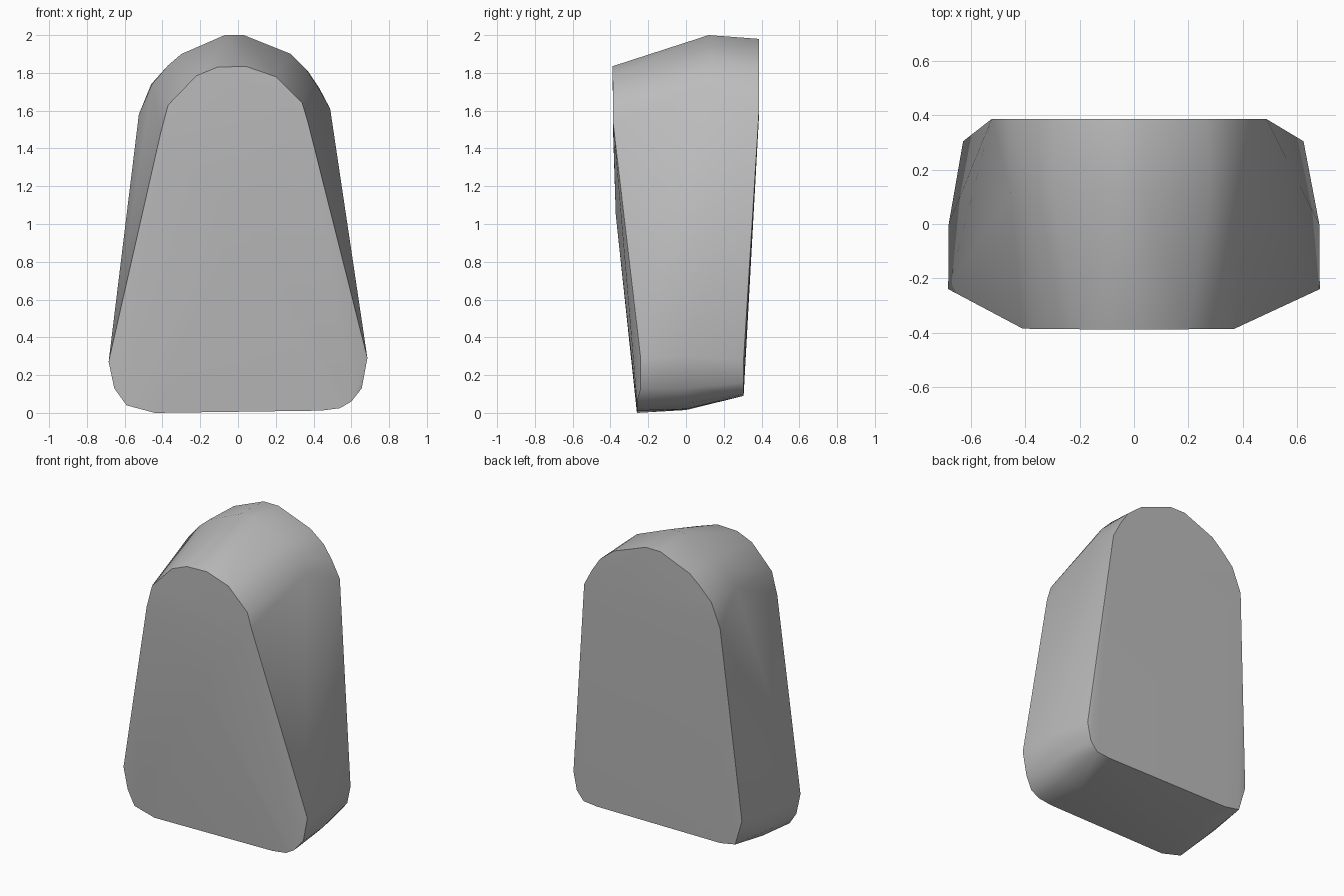
import bpy
import bmesh
import math

# Remove only the default cube
default_cube = bpy.data.objects.get("Cube")
if default_cube:
    bpy.data.objects.remove(default_cube, do_unlink=True)


def make_material(name, colour):
    material = bpy.data.materials.new(name)
    material.use_nodes = True
    material.diffuse_color = colour
    shader = material.node_tree.nodes["Principled BSDF"]
    shader.inputs["Base Color"].default_value = colour
    shader.inputs["Roughness"].default_value = 0.8
    return material


# Outlines as (x, z), running from the bottom right, over the top, to the bottom left
front_outline = [
    (.44, .012), (.54, .025), (.6, .06), (.655, .13), (.685, .29),
    (.37, 1.54), (.34, 1.64), (.2, 1.78), (.04, 1.835),
    (-.11, 1.83), (-.22, 1.785), (-.37, 1.63), (-.41, 1.48),
    (-.685, .27), (-.655, .13), (-.59, .04), (-.44, 0),
]
middle_outline = [
    (.42, .02), (.56, .05), (.64, .13), (.683, .3),
    (.42, 1.73), (.36, 1.82), (.28, 1.9), (.03, 2),
    (-.07, 2), (-.3, 1.9), (-.37, 1.84), (-.455, 1.74),
    (-.683, .27), (-.64, .12), (-.57, .05), (-.43, .015),
]
back_outline = [
    (.45, .09), (.55, .1), (.6, .16), (.625, .28),
    (.488, 1.61), (.43, 1.72), (.37, 1.81), (.27, 1.89), (.03, 1.98),
    (-.08, 1.98), (-.3, 1.89), (-.37, 1.83), (-.46, 1.74), (-.525, 1.58),
    (-.63, .28), (-.58, .11), (-.47, .09),
]


# Depth of each outline: the stone thickens towards the top
def front_depth(x, z):
    if z > 1:
        return -.38 - .01 * (1 - abs(x))
    return -.24 if abs(x) > .6 else -.26


def middle_depth(x, z):
    return .12 if z > 1 else 0


def back_depth(x, z):
    return .387 if z > 1 else .305


# Stone body: the convex skin around the three outlines
mesh = bpy.data.meshes.new("stone_body")
bm = bmesh.new()
layers = [
    (front_outline, front_depth),
    (middle_outline, middle_depth),
    (back_outline, back_depth),
]
for outline, depth in layers:
    for x, z in outline:
        bm.verts.new((x, depth(x, z), z))

# Slight swell in the middle of the front face
bm.verts.new((0, -.372, 1.05))

hull = bmesh.ops.convex_hull(bm, input=list(bm.verts))
unused = set(hull["geom_interior"]) | set(hull["geom_unused"])
loose = [item for item in unused if isinstance(item, bmesh.types.BMVert)]
bmesh.ops.delete(bm, geom=loose, context="VERTS")

# Merge the flat areas, such as the back, into single faces
bmesh.ops.dissolve_limit(
    bm, angle_limit=math.radians(1), verts=list(bm.verts), edges=list(bm.edges)
)
bmesh.ops.recalc_face_normals(bm, faces=list(bm.faces))
bm.to_mesh(mesh)
bm.free()

stone = bpy.data.objects.new("stone_body", mesh)
bpy.context.collection.objects.link(stone)
mesh.materials.append(make_material("stone grey", (.5, .5, .5, 1)))

# Smooth the rounded sides and keep the front and back rims sharp
bpy.ops.object.select_all(action="DESELECT")
stone.select_set(True)
bpy.context.view_layer.objects.active = stone
bpy.ops.object.shade_smooth_by_angle(angle=math.radians(35))
